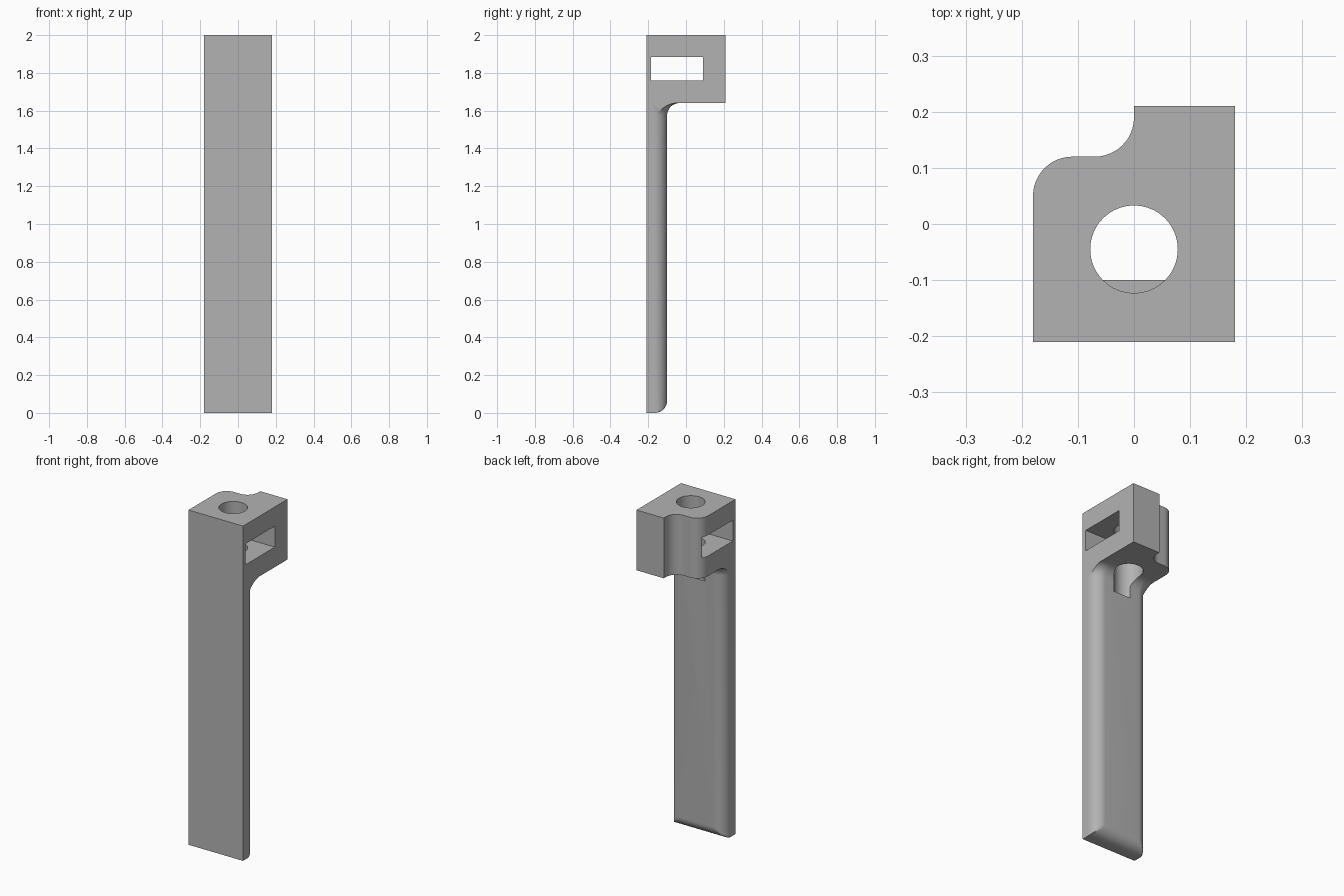
import bpy, bmesh, math

if "Cube" in bpy.data.objects:
    bpy.data.objects.remove(bpy.data.objects["Cube"], do_unlink=True)

HALF_X, FRONT, BACK = 0.18, -0.21, 0.21
LEG_BACK, HEAD_Z, TOP = -0.10, 1.64, 2.0
R = 0.065              # radius of leg edges and of the fillet under the head
CORE = LEG_BACK - R    # where the rounding starts
STEPS = 12

grey = bpy.data.materials.new("plain grey")
grey.use_nodes = True
COLOUR = (0.45, 0.45, 0.45, 1)
grey.diffuse_color = COLOUR
grey.node_tree.nodes["Principled BSDF"].inputs["Base Color"].default_value = COLOUR


def make_object(name, bm):
    bmesh.ops.recalc_face_normals(bm, faces=bm.faces)
    mesh = bpy.data.meshes.new(name)
    bm.to_mesh(mesh)
    bm.free()
    mesh.materials.append(grey)
    obj = bpy.data.objects.new(name, mesh)
    bpy.context.collection.objects.link(obj)
    return obj


def prism(name, outline, z0, z1):
    bm = bmesh.new()
    base = bm.faces.new([bm.verts.new((x, y, z0)) for x, y in outline])
    side = bmesh.ops.extrude_face_region(bm, geom=[base])["geom"]
    for v in side:
        if isinstance(v, bmesh.types.BMVert):
            v.co.z = z1
    return make_object(name, bm)


def arc(cx, cy, r, a0, a1, n):
    angles = [math.radians(a0 + (a1 - a0) * i / n) for i in range(n + 1)]
    return [(cx + r * math.cos(a), cy + r * math.sin(a)) for a in angles]


def combine(target, tool, operation):
    mod = target.modifiers.new(operation.lower(), 'BOOLEAN')
    mod.operation, mod.object, mod.solver = operation, tool, 'EXACT'
    bpy.context.view_layer.objects.active = target
    bpy.ops.object.modifier_apply(modifier=mod.name)
    bpy.data.objects.remove(tool, do_unlink=True)


def leg_depth(x, z):
    """Back surface of the leg: rounded sides and foot, flared below the head."""
    u = min(HALF_X - abs(x), R)
    h = min(max(HEAD_Z - z, 0), R)
    flare = R - math.sqrt(max(R * R - (R - h) ** 2, 0))
    side = math.sqrt(max((R + flare) ** 2 - (R - u) ** 2, 0))
    w = min(z, R)
    foot = math.sqrt(max(R * R - (R - w) ** 2, 0)) if z < R else side
    return CORE + min(side, foot)


# Leg: a curved back sheet closed by flat sides
ease = [R * (1 - math.cos(math.pi / 2 * i / STEPS)) for i in range(STEPS + 1)]
xs = [-HALF_X + e for e in ease] + [HALF_X - e for e in reversed(ease)]
zs = ease + [HEAD_Z - R + R * math.sin(math.pi / 2 * i / STEPS) for i in range(STEPS + 1)]
zs.append(HEAD_Z + 0.06)
bm = bmesh.new()
rows = [[bm.verts.new((x, leg_depth(x, z), z)) for x in xs] for z in zs]
for low, high in zip(rows, rows[1:]):
    for i in range(len(xs) - 1):
        bm.faces.new((low[i], low[i + 1], high[i + 1], high[i]))
bl, br, tr, tl = [bm.verts.new((x, FRONT, z)) for x, z in
                  ((-HALF_X, 0), (HALF_X, 0), (HALF_X, zs[-1]), (-HALF_X, zs[-1]))]
bm.faces.new((bl, br, tr, tl))
bm.faces.new([bl, br] + rows[0][::-1])
bm.faces.new([tl, tr] + rows[-1][::-1])
bm.faces.new([bl, tl] + [r[0] for r in reversed(rows)])
bm.faces.new([br, tr] + [r[-1] for r in reversed(rows)])
leg = make_object("leg", bm)

# Head: block with one S-curved corner
outline = [(-HALF_X, FRONT), (HALF_X, FRONT), (HALF_X, BACK), (0, BACK)]
outline += arc(-0.07, 0.19, 0.07, 0, -90, STEPS)
outline += arc(-0.11, 0.05, 0.07, 90, 180, STEPS)
bracket = prism("bracket", outline, HEAD_Z, TOP)
combine(bracket, leg, 'UNION')

# Vertical round hole, running a little way into the leg
combine(bracket, prism("hole_cutter", arc(0, -0.045, 0.078, 0, 354.375, 63), 1.52, 2.1), 'DIFFERENCE')

# Slot right through the sides
slot = [(-0.3, -0.185), (0.3, -0.185), (0.3, 0.09), (-0.3, 0.09)]
combine(bracket, prism("slot_cutter", slot, 1.76, 1.885), 'DIFFERENCE')

# Smooth the curves, keep the edges sharp
bpy.ops.object.select_all(action='DESELECT')
bracket.select_set(True)
bpy.context.view_layer.objects.active = bracket
bpy.ops.object.shade_smooth_by_angle(angle=math.radians(30))
